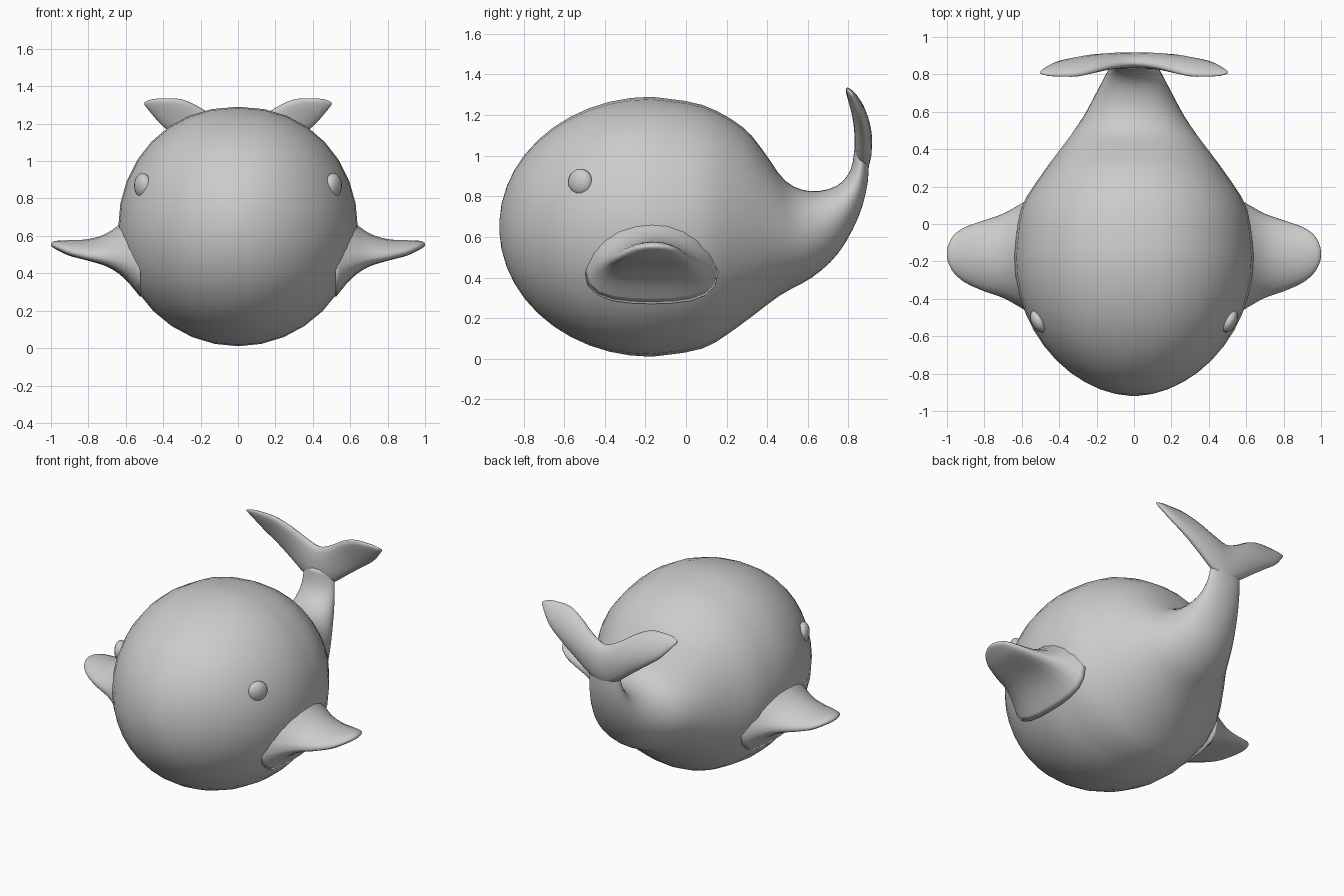
import bpy, bmesh, math
from mathutils import Vector

if "Cube" in bpy.data.objects:
    bpy.data.objects.remove(bpy.data.objects["Cube"])


def spline(rows, steps):
    """Catmull-Rom through rows of numbers."""
    out = []
    for i in range(len(rows) - 1):
        a, b, c, d = (rows[max(i - 1, 0)], rows[i], rows[i + 1], rows[min(i + 2, len(rows) - 1)])
        for k in range(steps):
            t = k / steps
            out.append([0.5 * (2 * q + (r - p) * t + (2 * p - 5 * q + 4 * r - s) * t * t
                               + (3 * q - p - 3 * r + s) * t ** 3)
                        for p, q, r, s in zip(a, b, c, d)])
    out.append(list(rows[-1]))
    return out


def loft(name, rings):
    """Skin a list of equal-length point rings and cap both ends."""
    bm = bmesh.new()
    vr = [[bm.verts.new(p) for p in ring] for ring in rings]
    n = len(vr[0])
    for a, b in zip(vr, vr[1:]):
        for i in range(n):
            j = (i + 1) % n
            bm.faces.new((a[i], a[j], b[j], b[i]))
    bm.faces.new(vr[0])
    bm.faces.new(vr[-1])
    bmesh.ops.recalc_face_normals(bm, faces=bm.faces)
    me = bpy.data.meshes.new(name)
    bm.to_mesh(me)
    bm.free()
    for f in me.polygons:
        f.use_smooth = True
    ob = bpy.data.objects.new(name, me)
    bpy.context.collection.objects.link(ob)
    return ob


def angles(n):
    return [2 * math.pi * i / n for i in range(n)]


# Body: round head, then tilted sections running up into the tail
# (top y, top z, bottom y, bottom z, half width)
head = []
for k in range(12):
    a = math.radians(2 + 88 * k / 11)
    y, s = -0.17 - 0.75 * math.cos(a), math.sin(a)
    head.append((y, 0.65 + 0.64 * s, y, 0.65 - 0.64 * s, 0.64 * s ** 1.07))
tail = [(-0.17, 1.29, -0.17, 0.01, 0.64), (0.08, 1.25, 0.08, 0.05, 0.605),
        (0.28, 1.14, 0.26, 0.16, 0.49), (0.39, 1.01, 0.46, 0.31, 0.375),
        (0.49, 0.875, 0.62, 0.40, 0.28), (0.61, 0.825, 0.75, 0.52, 0.21),
        (0.74, 0.85, 0.85, 0.70, 0.15), (0.81, 0.93, 0.895, 0.87, 0.12),
        (0.83, 1.04, 0.90, 1.03, 0.11)]
rings = []
for ty, tz, by, bz, w in head[:-1] + spline(tail, 3):
    top, bot = Vector((0, ty, tz)), Vector((0, by, bz))
    mid, half = (top + bot) / 2, (top - bot) / 2
    ring = []
    for a in angles(32):
        c, s = math.cos(a), math.sin(a)
        full = 0.93 if s > 0 else 1.0
        x = math.copysign(abs(c) ** full, c) * w
        ring.append(mid + half * s + Vector((x, 0, 0)))
    rings.append(ring)
loft("body", rings)

# Tail fluke: one blade across, curling forward towards the tips
# (x, lower z, upper z, half thickness)
half = [(0, 0.92, 1.18, 0.043), (0.1, 0.96, 1.22, 0.043), (0.2, 1.035, 1.285, 0.04),
        (0.3, 1.11, 1.33, 0.035), (0.4, 1.185, 1.335, 0.026), (0.46, 1.25, 1.33, 0.018),
        (0.5, 1.30, 1.315, 0.006)]
full = [(-x, lo, hi, t) for x, lo, hi, t in half[:0:-1]] + half
rings = []
for x, lo, hi, t in spline(full, 3):
    ring = []
    for a in angles(16):
        z = (lo + hi) / 2 + (hi - lo) / 2 * math.cos(a)
        y = 0.873 - 1.2 * max(0, z - 1.08) ** 2 + t * math.sin(a)
        ring.append((x, y, z))
    rings.append(ring)
loft("tail_fluke", rings)

# Side fins, flared at the root, edges drooping slightly
# (x, centre y, half length y, centre z, half height)
fin = [(0.52, -0.17, 0.33, 0.53, 0.26), (0.61, -0.17, 0.275, 0.53, 0.155),
       (0.70, -0.17, 0.225, 0.525, 0.09), (0.80, -0.17, 0.19, 0.525, 0.058),
       (0.90, -0.165, 0.15, 0.535, 0.042), (0.96, -0.16, 0.105, 0.548, 0.027),
       (0.99, -0.16, 0.055, 0.553, 0.015), (1.0, -0.16, 0.015, 0.553, 0.005)]
for side, label in ((-1, "left"), (1, "right")):
    rings = []
    for x, y, hy, z, hz in spline(fin, 3):
        rings.append([(side * x, y + hy * math.cos(a),
                       z + hz * math.sin(a) - 0.9 * (hy * math.cos(a)) ** 2)
                      for a in angles(20)])
    loft("fin_" + label, rings)

    # Eyes: small flattened balls facing outwards
    bpy.ops.mesh.primitive_uv_sphere_add(segments=16, ring_count=10, radius=0.065,
                                         location=(side * 0.51, -0.52, 0.87),
                                         rotation=(0, 0, side * math.radians(-28)))
    eye = bpy.context.object
    eye.name = "eye_" + label
    eye.scale = (0.6, 1, 1)
    bpy.ops.object.shade_smooth()
